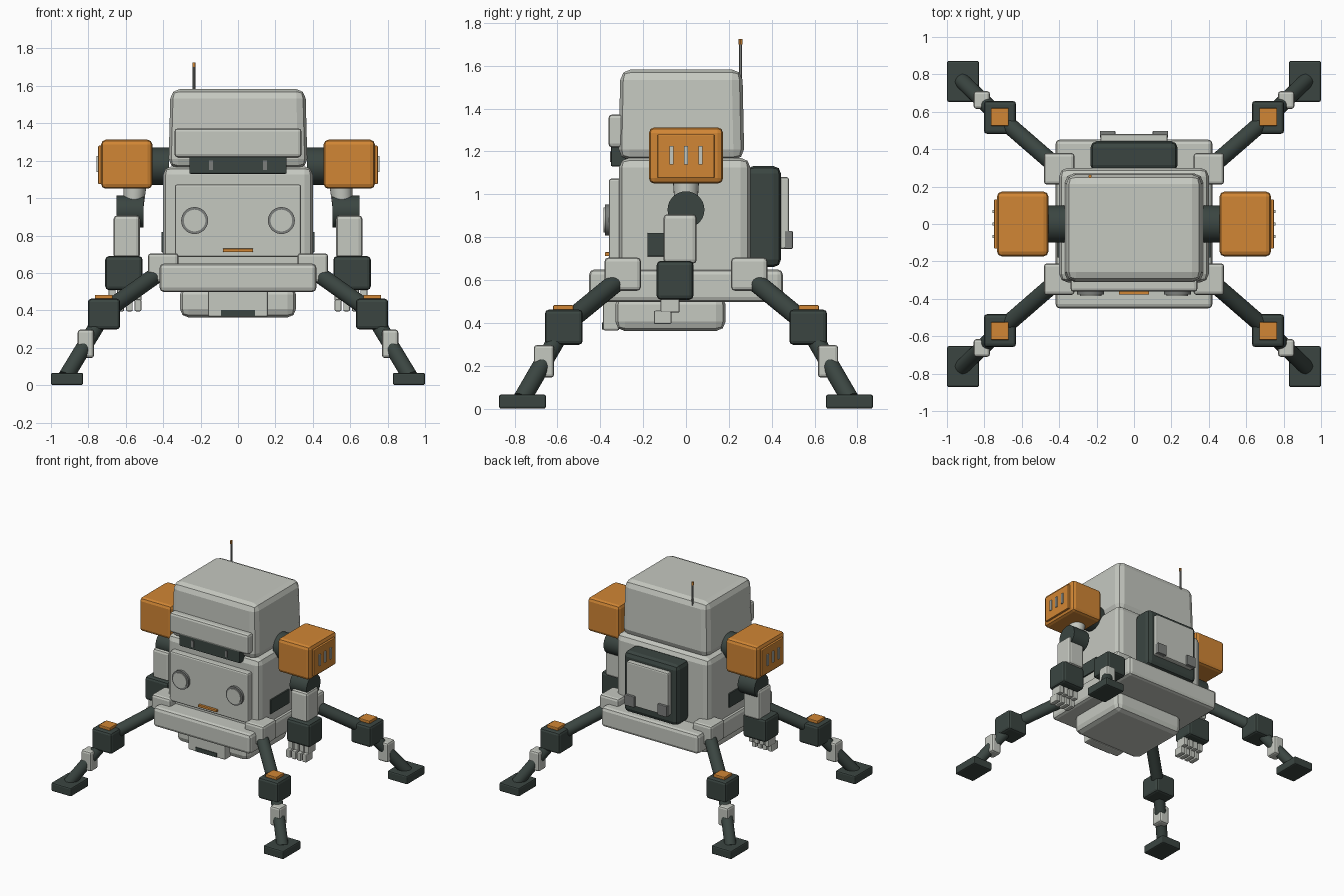
import bpy, bmesh
from mathutils import Vector

cube = bpy.data.objects.get("Cube")
if cube:
    bpy.data.objects.remove(cube, do_unlink=True)


def material(name, rgb):
    m = bpy.data.materials.new(name)
    m.use_nodes = True
    m.diffuse_color = (*rgb, 1)
    m.node_tree.nodes["Principled BSDF"].inputs["Base Color"].default_value = (*rgb, 1)
    return m


SHELL = material("light_shell", (0.56, 0.58, 0.53))
DARK = material("dark_green_grey", (0.043, 0.06, 0.053))
ORANGE = material("orange", (0.64, 0.24, 0.035))
METAL = material("mid_grey", (0.2, 0.21, 0.2))


def finish(name, bm, mat):
    mesh = bpy.data.meshes.new(name)
    bmesh.ops.recalc_face_normals(bm, faces=bm.faces)
    bm.to_mesh(mesh)
    bm.free()
    mesh.materials.append(mat)
    ob = bpy.data.objects.new(name, mesh)
    bpy.context.collection.objects.link(ob)
    return ob


def box(name, xs, ys, zs, mat, bevel=0.015, top=1.0, segments=2):
    """Bevelled block given by its extents; top scales the upper face."""
    bm = bmesh.new()
    bmesh.ops.create_cube(bm, size=1)
    mid = [sum(r) / 2 for r in (xs, ys, zs)]
    size = [abs(r[1] - r[0]) for r in (xs, ys, zs)]
    for v in bm.verts:
        k = top if v.co.z > 0 else 1.0
        v.co = Vector((mid[0] + v.co.x * size[0] * k,
                       mid[1] + v.co.y * size[1] * k,
                       mid[2] + v.co.z * size[2]))
    if bevel:
        bmesh.ops.bevel(bm, geom=bm.edges[:], offset=min(bevel, min(size) * 0.4),
                        segments=segments, profile=0.5, affect='EDGES')
    return finish(name, bm, mat)


def rod(name, a, b, r, mat, sides=24, r2=None):
    """Cylinder or cone between two points."""
    a, b = Vector(a), Vector(b)
    bm = bmesh.new()
    bmesh.ops.create_cone(bm, cap_ends=True, segments=sides, radius1=r,
                          radius2=r if r2 is None else r2, depth=(b - a).length)
    turn = (b - a).to_track_quat('Z', 'Y')
    for v in bm.verts:
        v.co = turn @ v.co + (a + b) / 2
    ob = finish(name, bm, mat)
    bpy.ops.object.select_all(action='DESELECT')
    ob.select_set(True)
    bpy.context.view_layer.objects.active = ob
    bpy.ops.object.shade_smooth_by_angle()
    return ob


def wide(w):
    return (-w, w)


# Body shells
box("head", wide(0.372), (-0.315, 0.272), (1.16, 1.583), SHELL, 0.05, 0.97)
box("torso", wide(0.4), (-0.312, 0.3), (0.6, 1.17), SHELL, 0.045)
box("hip_slab", wide(0.42), wide(0.452), (0.497, 0.65), SHELL, 0.025)
box("lower_pelvis", wide(0.31), (-0.33, 0.185), (0.362, 0.53), SHELL, 0.045)
box("pelvis_plate", wide(0.16), (-0.388, -0.31), (0.365, 0.52), SHELL, 0.01)
box("pelvis_slot", wide(0.09), (-0.393, -0.37), (0.37, 0.402), DARK, 0)

# Face
box("brow", wide(0.34), (-0.362, -0.29), (1.218, 1.373), SHELL, 0.018)
box("visor", wide(0.26), (-0.35, -0.28), (1.13, 1.23), DARK, 0.006)
box("chest_panel", wide(0.338), (-0.36, -0.29), (0.685, 1.073), SHELL, 0.012)
box("mouth_bar", wide(0.08), (-0.378, -0.355), (0.712, 0.73), ORANGE, 0.003)

# Antenna
rod("antenna", (-0.235, 0.255, 1.5), (-0.235, 0.255, 1.705), 0.007, METAL, 12)
rod("antenna_tip", (-0.235, 0.255, 1.7), (-0.235, 0.255, 1.724), 0.009, ORANGE, 12)

# Backpack
box("backpack", wide(0.233), (0.28, 0.443), (0.66, 1.132), DARK, 0.035)
box("backpack_plate", wide(0.18), (0.43, 0.48), (0.745, 1.08), SHELL, 0.01)

for side, s in (("left", 1), ("right", -1)):
    def sx(a, b):
        return (s * a, s * b)

    # Face and backpack details
    box(side + "_visor_mark", sx(0.135, 0.155), (-0.354, -0.34), (1.15, 1.2), METAL, 0)
    rod(side + "_lamp_rim", (s * 0.232, -0.35, 0.88), (s * 0.232, -0.378, 0.88), 0.072, METAL, 32)
    rod(side + "_lamp_lens", (s * 0.232, -0.35, 0.88), (s * 0.232, -0.385, 0.88), 0.058, SHELL, 32)
    box(side + "_latch", sx(0.1, 0.182), (0.46, 0.498), (0.745, 0.83), METAL, 0.005)
    box(side + "_side_vent", sx(0.38, 0.41), (-0.18, 0.05), (0.71, 0.82), DARK, 0.004)

    # Shoulder
    rod(side + "_shoulder_joint", (s * 0.37, 0, 1.17), (s * 0.5, 0, 1.17), 0.1, DARK, 32)
    box(side + "_shoulder", sx(0.458, 0.732), wide(0.173), (1.05, 1.312), ORANGE, 0.025)
    box(side + "_shoulder_plate", sx(0.715, 0.748), wide(0.132), (1.075, 1.28), ORANGE, 0.005)
    for i in (-1, 0, 1):
        box(f"{side}_louver_{i + 2}", sx(0.74, 0.757), (i * 0.067 - 0.009, i * 0.067 + 0.009),
            (1.14, 1.225), SHELL, 0)

    # Arm
    rod(side + "_upper_arm", (s * 0.56, 0, 0.93), (s * 0.55, 0, 1.08), 0.052, SHELL, 24, 0.062)
    rod(side + "_elbow", (s * 0.505, 0, 0.928), (s * 0.65, 0, 0.928), 0.086, DARK, 32)
    box(side + "_forearm", sx(0.525, 0.665), (-0.105, 0.05), (0.675, 0.908), SHELL, 0.02)
    box(side + "_wrist", sx(0.51, 0.71), (-0.137, 0.035), (0.508, 0.69), DARK, 0.02)
    for i in range(4):
        x = 0.535 + i * 0.046
        box(f"{side}_finger_{i + 1}", sx(x - 0.019, x + 0.019), (-0.118, -0.03), (0.448, 0.52), SHELL, 0.007)
        box(f"{side}_fingertip_{i + 1}", sx(x - 0.018, x + 0.018), (-0.15, -0.068), (0.395, 0.457), SHELL, 0.007)

    # Legs
    for end, t in (("front", -1), ("back", 1)):
        leg = f"{side}_{end}_"

        def block(name, x, y, zs, mat, bevel):
            box(leg + name, sx(*x), (t * y[0], t * y[1]), zs, mat, bevel)

        def limb(name, a, b, r):
            rod(leg + name, (s * a[0], t * a[1], a[2]), (s * b[0], t * b[1], b[2]), r, DARK)

        block("hip", (0.318, 0.482), (0.21, 0.38), (0.55, 0.705), SHELL, 0.018)
        limb("thigh", (0.4, 0.295, 0.615), (0.717, 0.57, 0.39), 0.045)
        block("knee", (0.63, 0.803), (0.482, 0.658), (0.298, 0.462), DARK, 0.018)
        block("knee_pad", (0.67, 0.765), (0.525, 0.62), (0.45, 0.483), ORANGE, 0.005)
        limb("shin", (0.717, 0.57, 0.38), (0.92, 0.765, 0.045), 0.042)
        block("ankle", (0.77, 0.857), (0.615, 0.71), (0.145, 0.297), SHELL, 0.015)
        block("foot", (0.828, 1.0), (0.653, 0.872), (0.0, 0.066), DARK, 0.01)
